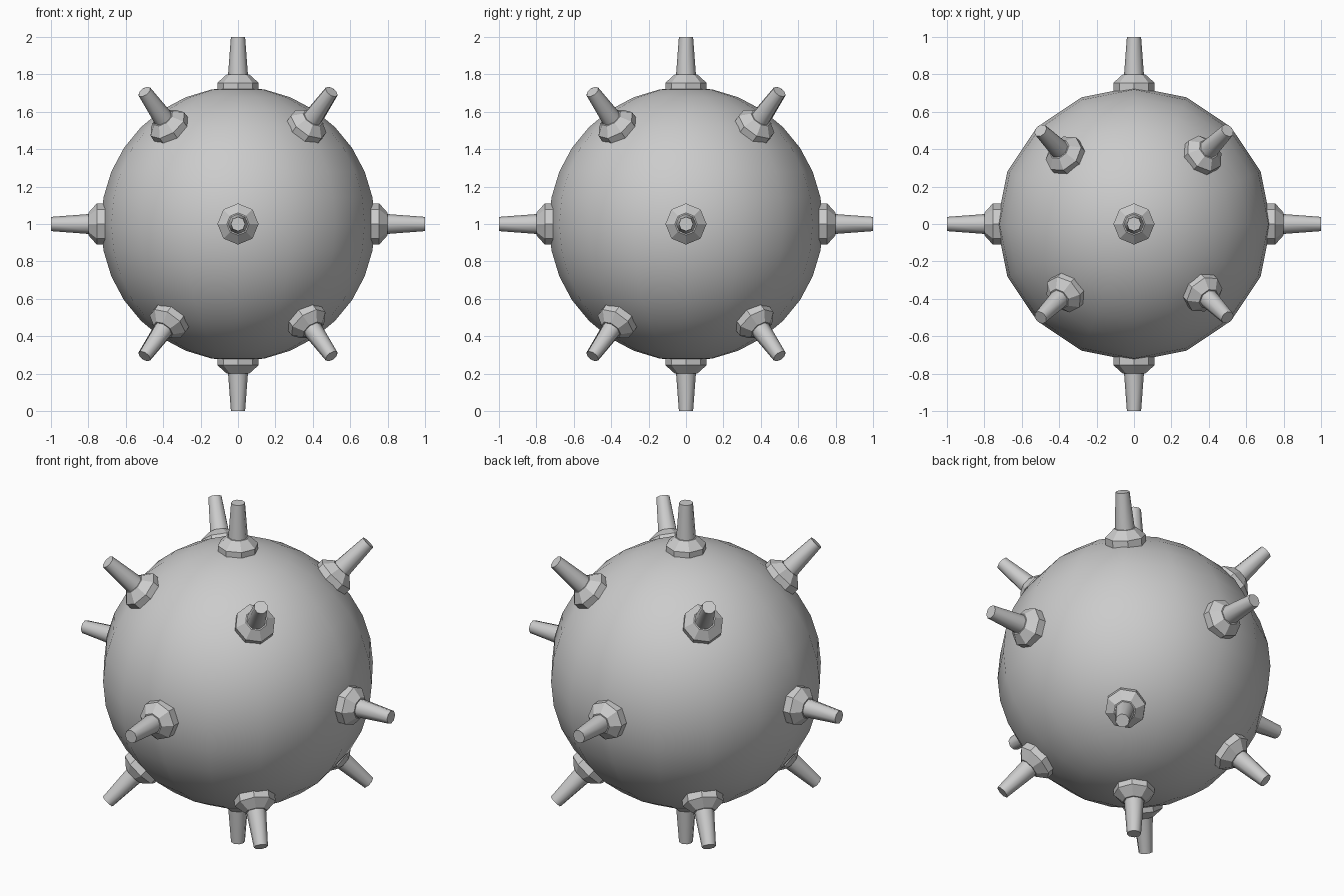
import bpy, math
import bmesh
from mathutils import Vector, Matrix

if "Cube" in bpy.data.objects:
    bpy.data.objects.remove(bpy.data.objects["Cube"])

CENTRE = Vector((0, 0, 1))
SIDES = 8

# Smooth round body: 16 segments around, 16 rings
bpy.ops.mesh.primitive_uv_sphere_add(segments=16, ring_count=16, radius=0.733, location=CENTRE)
body = bpy.context.object
body.name = "body"
bpy.ops.object.shade_smooth()

# Horn profile: (radius, distance from body centre)
PROFILE = [(0.11, 0.70), (0.11, 0.755), (0.06, 0.80), (0.053, 0.80), (0.038, 1.0)]


def horn_mesh():
    bm = bmesh.new()
    rings = [[bm.verts.new((r * math.cos(math.tau * i / SIDES),
                            r * math.sin(math.tau * i / SIDES), h))
              for i in range(SIDES)] for r, h in PROFILE]
    for level, (a, b) in enumerate(zip(rings, rings[1:])):
        for i in range(SIDES):
            j = (i + 1) % SIDES
            face = bm.faces.new((a[i], a[j], b[j], b[i]))
            face.smooth = level == 3      # only the shaft is smooth
    bm.faces.new(rings[0][::-1])
    bm.faces.new(rings[-1])
    for ring in (rings[3], rings[4]):     # crisp ends of the shaft
        for i in range(SIDES):
            bm.edges.get((ring[i], ring[(i + 1) % SIDES])).smooth = False
    mesh = bpy.data.meshes.new("horn")
    bm.to_mesh(mesh)
    bm.free()
    return mesh


MESH = horn_mesh()


def add_horn(name, tilt, turn, twist=0):
    horn = bpy.data.objects.new(name, MESH)
    bpy.context.collection.objects.link(horn)
    rot = (Matrix.Rotation(math.radians(turn), 4, 'Z')
           @ Matrix.Rotation(math.radians(tilt), 4, 'Y')
           @ Matrix.Rotation(math.radians(twist), 4, 'Z'))
    horn.matrix_world = Matrix.Translation(CENTRE) @ rot


# Top and bottom horns
add_horn("top_horn", 0, 0)
add_horn("bottom_horn", 180, 0)

# Four horns round the middle, and four slanted ones above and below
for k in range(4):
    add_horn(f"side_horn_{k + 1}", 90, 90 * k)
    add_horn(f"upper_horn_{k + 1}", 45, 90 * k + 45, 10)
    add_horn(f"lower_horn_{k + 1}", 135, 90 * k + 45, 10)
